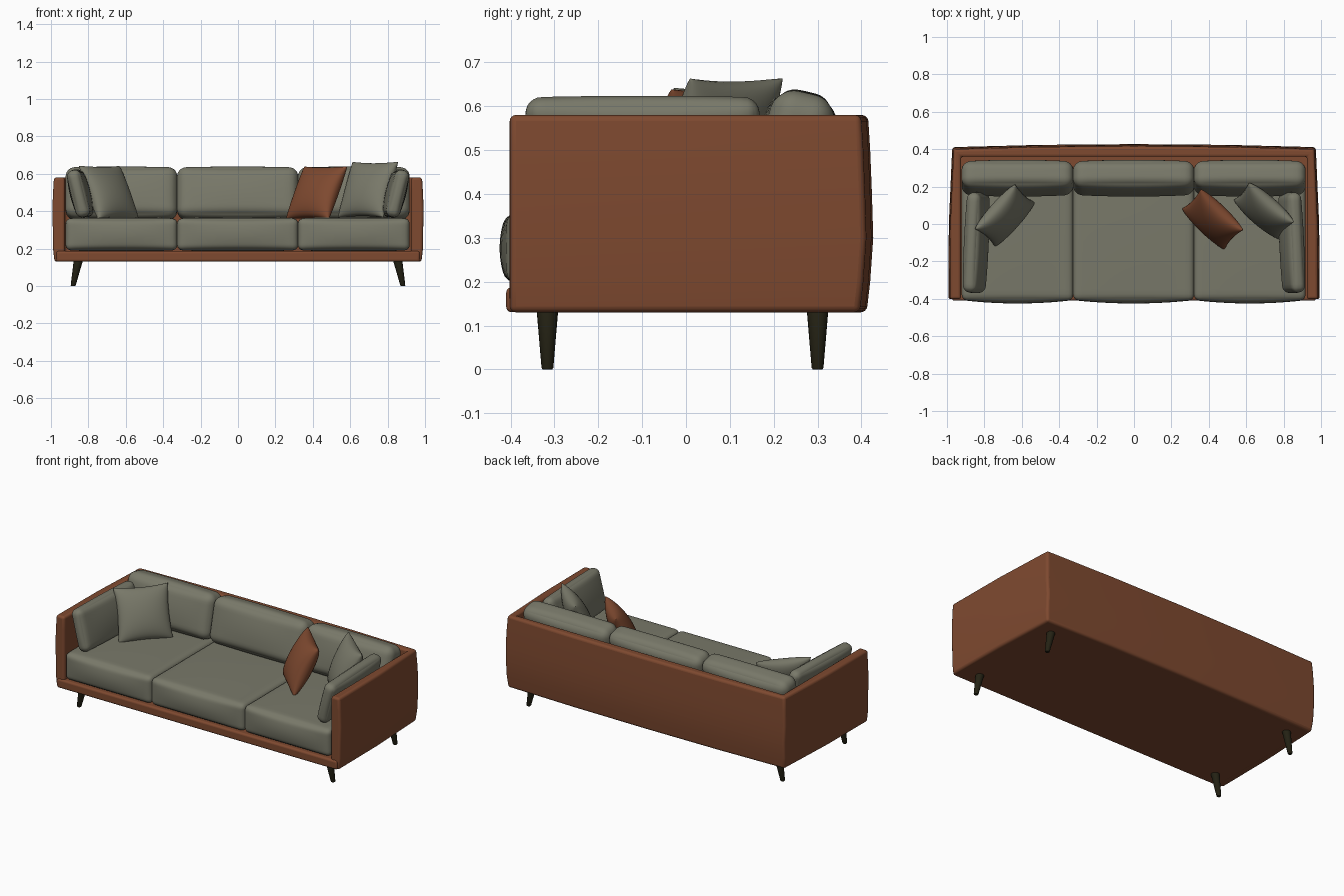
import bpy, bmesh, math
from mathutils import Vector, Matrix, Euler

if "Cube" in bpy.data.objects:
    bpy.data.objects.remove(bpy.data.objects["Cube"])


def material(name, rgb):
    m = bpy.data.materials.new(name)
    m.diffuse_color = (*rgb, 1)
    m.use_nodes = True
    m.node_tree.nodes["Principled BSDF"].inputs["Base Color"].default_value = m.diffuse_color
    return m


RUST = material("rust upholstery", (0.21, 0.067, 0.029))
GREY = material("sage grey fabric", (0.19, 0.19, 0.142))
WOOD = material("dark wood", (0.018, 0.016, 0.007))


def finish(name, bm, mat, matrix=None, bevel=0, angle=40):
    bmesh.ops.recalc_face_normals(bm, faces=bm.faces)
    me = bpy.data.meshes.new(name)
    bm.to_mesh(me)
    bm.free()
    me.materials.append(mat)
    ob = bpy.data.objects.new(name, me)
    bpy.context.collection.objects.link(ob)
    if matrix:
        ob.matrix_world = matrix
    if bevel:
        b = ob.modifiers.new("bevel", 'BEVEL')
        b.width, b.segments = bevel, 4
        b.limit_method, b.angle_limit = 'ANGLE', math.radians(40)
    bpy.ops.object.select_all(action='DESELECT')
    ob.select_set(True)
    bpy.context.view_layer.objects.active = ob
    bpy.ops.object.shade_smooth_by_angle(angle=math.radians(angle))
    return ob


def loft(bm, rings):
    """Join equal-length point rings and cap both ends."""
    vs = [[bm.verts.new(p) for p in r] for r in rings]
    n = len(vs[0])
    for a, b in zip(vs, vs[1:]):
        for i in range(n):
            bm.faces.new((a[i], a[(i + 1) % n], b[(i + 1) % n], b[i]))
    bm.faces.new(vs[0][::-1])
    bm.faces.new(vs[-1])


def cushion(name, lo, hi, radius, bulge, rot=(0, 0, 0)):
    """Rounded box between two corners, its faces crowned by bulge."""
    lo, hi = Vector(lo), Vector(hi)
    half = (hi - lo) / 2 - Vector(bulge)
    bm = bmesh.new()
    bmesh.ops.create_cube(bm, size=2)
    bmesh.ops.subdivide_edges(bm, edges=bm.edges[:], cuts=21, use_grid_fill=True)
    for v in bm.verts:
        s = [math.sin(c * math.pi / 2) for c in v.co]
        p = Vector([s[i] * half[i] for i in range(3)])
        q = Vector([max(-half[i] + radius, min(half[i] - radius, p[i])) for i in range(3)])
        p = q + (p - q).normalized() * radius
        for i in range(3):
            j, k = (i + 1) % 3, (i + 2) % 3
            p[i] *= 1 + bulge[i] / half[i] * (1 - s[j] ** 2) * (1 - s[k] ** 2)
        v.co = p
    e = Euler([math.radians(a) for a in rot]).to_matrix().to_4x4()
    finish(name, bm, GREY, Matrix.Translation((lo + hi) / 2) @ e, angle=60)


def throw_pillow(name, mat, centre, yaw, lean, lean_dir, size=0.33, thick=0.13):
    """Square pillow with pointed corners, leaning towards lean_dir."""
    n = 24
    bm = bmesh.new()
    for side in (1, -1):
        g = []
        for i in range(n + 1):
            row = []
            for j in range(n + 1):
                u = math.sin((i / n - 0.5) * math.pi)
                v = math.sin((j / n - 0.5) * math.pi)
                t = max(0, (1 - u * u) * (1 - v * v)) ** 0.42
                x = u * (1 - 0.07 * (1 - v * v)) * size / 2
                y = v * (1 - 0.07 * (1 - u * u)) * size / 2
                row.append(bm.verts.new((x, y, side * t * thick / 2)))
            g.append(row)
        for i in range(n):
            for j in range(n):
                bm.faces.new((g[i][j], g[i + 1][j], g[i + 1][j + 1], g[i][j + 1]))
    bmesh.ops.remove_doubles(bm, verts=bm.verts, dist=0.0003)
    a, l = math.radians(yaw), math.radians(lean)
    u = Vector((math.cos(a), math.sin(a), 0))
    v = Vector(lean_dir).normalized() * math.sin(l) + Vector((0, 0, math.cos(l)))
    m = Matrix((u, v, u.cross(v))).transposed().to_4x4()
    finish(name, bm, mat, Matrix.Translation(centre) @ m, angle=80)


# Wrap-around shell: arms and back as one U-shaped wall, slightly barrelled
outer = [(-0.993, -0.402), (-0.99, 0.0), (-0.972, 0.408), (-0.5, 0.42), (0, 0.424),
         (0.5, 0.42), (0.972, 0.408), (0.99, 0.0), (0.993, -0.402)]
inner = [(0.925, -0.402), (0.925, 0.36), (-0.925, 0.36), (-0.925, -0.402)]
rings = []
for z, d in [(0.13, 0.012), (0.2, 0.004), (0.3, -0.003), (0.4, 0), (0.5, 0.004), (0.58, 0.009)]:
    ring = []
    for x, y in outer:
        ring.append((x - math.copysign(d, x) if abs(x) > 0.9 else x,
                     y - d if y > 0.3 else y, z))
    rings.append(ring + [(x, y, z) for x, y in inner])
bm = bmesh.new()
loft(bm, rings)
finish("arm_and_back_shell", bm, RUST, bevel=0.014)

# Base slab with its front rail
bm = bmesh.new()
loft(bm, [[(-0.972, -0.41, z), (0.972, -0.41, z), (0.955, 0.395, z), (-0.955, 0.395, z)]
          for z in (0.1305, 0.187)])
finish("base_rail", bm, RUST, bevel=0.012)

# Seat and back cushions in three bays
bays = [(-0.922, -0.324), (-0.326, 0.322), (0.32, 0.918)]
for name, (x0, x1) in zip(("left", "middle", "right"), bays):
    cushion(name + "_seat_cushion", (x0, -0.425, 0.185), (x1, 0.34, 0.368),
            0.03, (0, 0.018, 0.006))
    cushion(name + "_back_cushion", (x0, 0.158, 0.352), (x1, 0.332, 0.637),
            0.05, (0, 0.016, 0.005), rot=(-13, 0, 0))

# Arm cushions leaning on both arms
for name, s in (("left", -1), ("right", 1)):
    cx = 0.843 * s
    cushion(name + "_arm_cushion", (cx - 0.054, -0.37, 0.362), (cx + 0.054, 0.17, 0.626),
            0.032, (0.017, 0.006, 0.004), rot=(0, 14 * s, 2.5 * s))

# Throw pillows
throw_pillow("left_throw_pillow", GREY, (-0.69, 0.045, 0.498), 48, 26, (-0.74, 0.67, 0), 0.32)
throw_pillow("rust_throw_pillow", RUST, (0.42, 0.025, 0.498), -44, 27, (0.69, 0.72, 0), 0.315)
throw_pillow("right_throw_pillow", GREY, (0.695, 0.07, 0.515), -41, 22, (0.66, 0.75, 0), 0.32)

# Tapered legs splayed outwards
for side, s in (("left", -1), ("right", 1)):
    for end, y in (("front", -0.316), ("back", 0.3)):
        bm = bmesh.new()
        circle = [(math.cos(k * math.pi / 10), math.sin(k * math.pi / 10)) for k in range(20)]
        loft(bm, [[(s * x + c * r, y + d * r, z) for c, d in circle]
                  for z, x, r in ((0, 0.881, 0.011), (0.004, 0.881, 0.0135), (0.14, 0.853, 0.025))])
        finish(f"{side}_{end}_leg", bm, WOOD)
